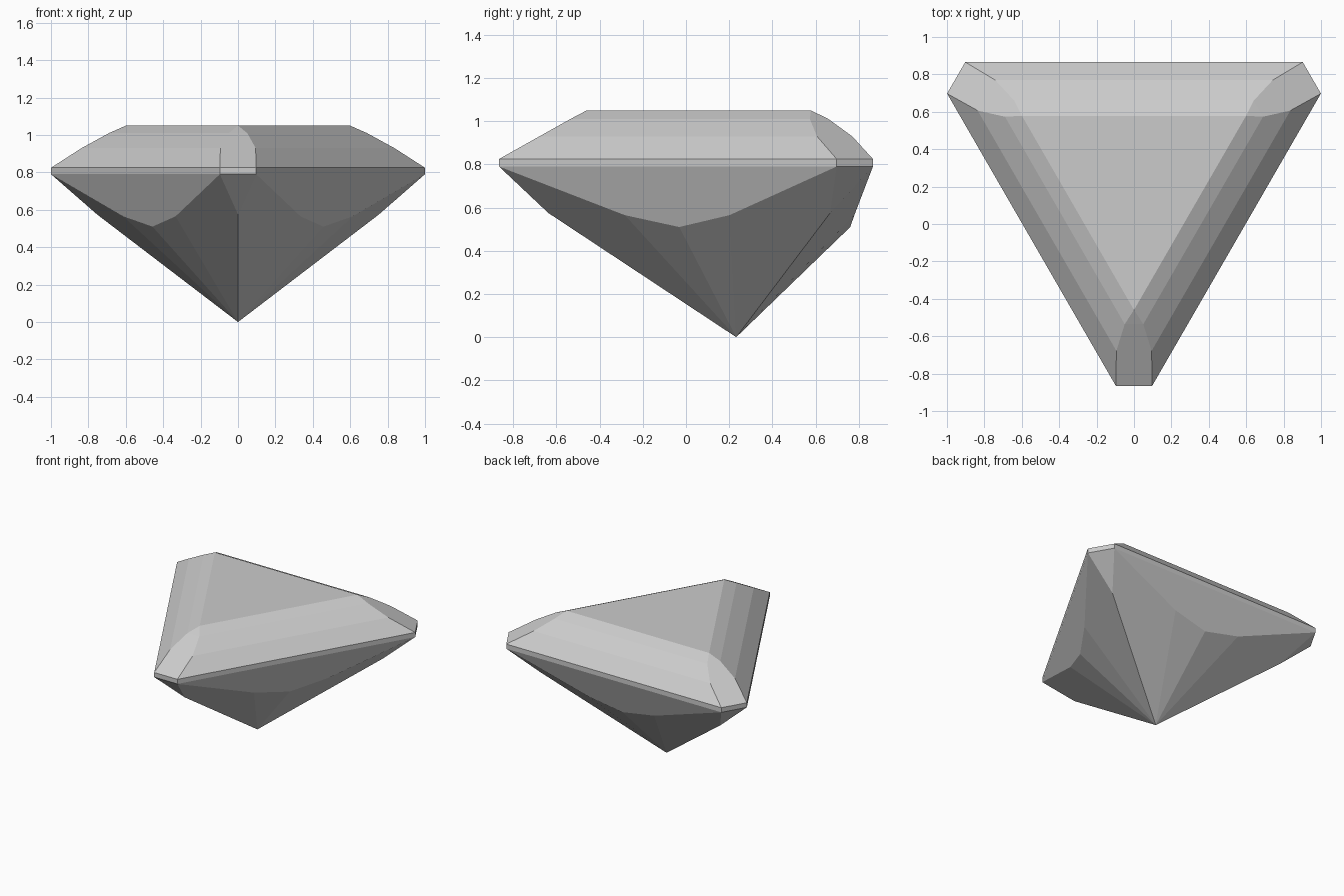
import bpy
import bmesh
from math import tan, radians
from mathutils import Matrix, Vector

cube = bpy.data.objects.get("Cube")
if cube:
    bpy.data.objects.remove(cube, do_unlink=True)

# Single grey stone colour
grey = bpy.data.materials.new("stone grey")
grey.use_nodes = True
color = (0.6, 0.6, 0.6, 1)
grey.diffuse_color = color
grey.node_tree.nodes["Principled BSDF"].inputs["Base Color"].default_value = color

CENTRE = Vector((0, 0.2325, 0))
bm = bmesh.new()
known = {}


def face(points):
    """Add a face, sharing vertices and skipping repeated ones."""
    verts = []
    for p in points:
        key = tuple(round(c, 4) for c in p)
        if key not in known:
            known[key] = bm.verts.new(p + CENTRE)
        if known[key] not in verts:
            verts.append(known[key])
    if len(verts) > 2:
        bm.faces.new(verts)


def turn(p, k):
    return Matrix.Rotation(radians(120 * k), 3, 'Z') @ Vector(p)


def ring(side, corner, z):
    """Triangle with cut corners, from its side and corner distances."""
    w = (2 * side - corner) * tan(radians(30))
    return [turn((x, -corner, z), k) for k in range(3) for x in (-w, w)]


# Girdle and stepped crown, from the bottom up
rings = [ring(0.633, 1.098, 0.79), ring(0.633, 1.098, 0.825),
         ring(0.537, 0.911, 0.93), ring(0.427, 0.768, 1.01),
         ring(0.346, 0.692, 1.05)]
for low, high in zip(rings, rings[1:]):
    for i in range(6):
        j = (i + 1) % 6
        face((low[i], low[j], high[j], high[i]))
face(rings[-1])  # table

# Pavilion: the same facets on each of the three sides
culet = Vector((0, 0, 0))
girdle = rings[0]
for k in range(3):
    g_left, g_right = girdle[2 * k], girdle[2 * k + 1]
    g_next = girdle[(2 * k + 2) % 6]
    keel = turn((0, -0.87, 0.575), k)
    keel_next = turn((0, -0.87, 0.575), k + 1)
    # Points on the side, laid out facing front, then turned onto the side
    near, middle, far = (turn(p, k + 0.5) for p in (
        (-0.28, -0.547, 0.565), (0, -0.528, 0.51), (0.28, -0.547, 0.565)))
    face((g_left, keel, g_right))
    face((g_right, near, middle, far, g_next))
    face((culet, near, g_right, keel))
    face((culet, keel_next, g_next, far))
    face((culet, middle, near))
    face((culet, far, middle))

bmesh.ops.recalc_face_normals(bm, faces=bm.faces)
mesh = bpy.data.meshes.new("gemstone")
bm.to_mesh(mesh)
bm.free()
mesh.materials.append(grey)
gem = bpy.data.objects.new("gemstone", mesh)
bpy.context.collection.objects.link(gem)
